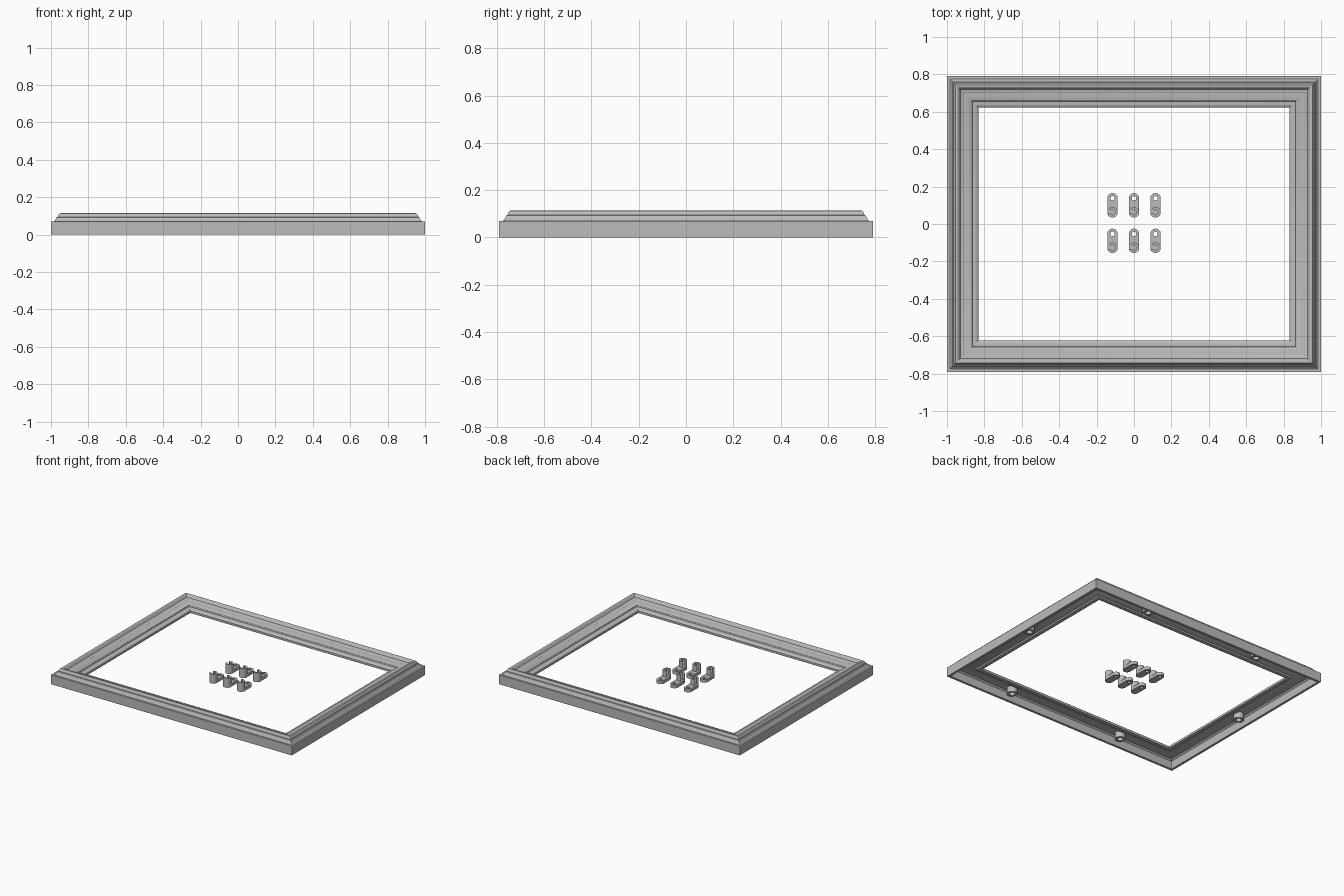
import bpy, bmesh, math

if "Cube" in bpy.data.objects:
    bpy.data.objects.remove(bpy.data.objects["Cube"])

grey = bpy.data.materials.new("light grey")
grey.diffuse_color = (0.5, 0.5, 0.5, 1)
grey.use_nodes = True
grey.node_tree.nodes["Principled BSDF"].inputs["Base Color"].default_value = grey.diffuse_color


def make_object(name, bm):
    bmesh.ops.recalc_face_normals(bm, faces=bm.faces)
    mesh = bpy.data.meshes.new(name)
    bm.to_mesh(mesh)
    bm.free()
    obj = bpy.data.objects.new(name, mesh)
    bpy.context.collection.objects.link(obj)
    mesh.materials.append(grey)
    return obj


def smooth(obj):
    bpy.ops.object.select_all(action='DESELECT')
    obj.select_set(True)
    bpy.context.view_layer.objects.active = obj
    bpy.ops.object.shade_smooth_by_angle(angle=math.radians(30))


def prism(bm, outer, inner, z0, z1):
    """Extruded band between two loops with equal point counts."""
    rings = [[bm.verts.new((x, y, z)) for x, y in loop]
             for loop, z in ((outer, z0), (outer, z1), (inner, z1), (inner, z0))]
    n = len(outer)
    for k in range(4):
        a, b = rings[k], rings[(k + 1) % 4]
        for i in range(n):
            j = (i + 1) % n
            bm.faces.new((a[i], a[j], b[j], b[i]))


def circle(x, y, r, n=32):
    return [(x + r * math.cos(2 * math.pi * i / n),
             y + r * math.sin(2 * math.pi * i / n)) for i in range(n)]


# Moulding section: (distance in from outer edge, height)
section = [(0, 0), (0, .07), (.015, .07), (.022, .075), (.03, .093), (.036, .095),
           (.038, .104), (.046, .113), (.054, .115), (.061, .112), (.066, .104),
           (.072, .096), (.085, .093), (.09, .089), (.108, .087), (.125, .082),
           (.133, .076), (.136, .068), (.15, .067), (.16, .063), (.168, .056),
           (.168, .04), (.14, .04), (.14, .052), (.11, .058), (.085, .07),
           (.03, .07), (.018, .06), (.018, 0)]

# Frame: the section swept round four mitred corners
bm = bmesh.new()
loops = [[bm.verts.new((sx * (1 - d), sy * (.79 - d), z)) for d, z in section]
         for sx, sy in ((1, 1), (-1, 1), (-1, -1), (1, -1))]
for c in range(4):
    a, b = loops[c], loops[(c + 1) % 4]
    for i in range(len(section)):
        j = (i + 1) % len(section)
        bm.faces.new((a[i], b[i], b[j], a[j]))
smooth(make_object("picture_frame", bm))

# Screw bosses inside the hollow back
for x, y in ((.93, 0), (-.93, 0), (.48, .72), (-.48, .72), (.48, -.72), (-.48, -.72)):
    bm = bmesh.new()
    prism(bm, circle(x, y, .036), circle(x, y, .02), .025, .075)
    smooth(make_object("screw_boss", bm))

# Retaining clips: flat stadium tab with a screw hole and a tall slotted post
R, HALF = .028, .037


def stadium(cx, cy, n=32):
    pts = []
    for i in range(n):
        t = 2 * math.pi * (i + .5) / n
        shift = HALF if math.sin(t) > 0 else -HALF
        pts.append((cx + R * math.cos(t), cy + shift + R * math.sin(t)))
    return pts


def clip(cx, cy):
    # tab with hole
    bm = bmesh.new()
    hole = [(cx + .012 * math.cos(2 * math.pi * (i + .5) / 32),
             cy + HALF + .012 * math.sin(2 * math.pi * (i + .5) / 32)) for i in range(32)]
    prism(bm, stadium(cx, cy), hole, 0, .024)
    smooth(make_object("clip_tab", bm))
    # post wall, open in one direction
    bm = bmesh.new()
    n, py = 26, cy - HALF
    start, sweep = math.radians(200), math.radians(290)
    rows = []
    for i in range(n + 1):
        t = start + sweep * i / n
        rows.append([bm.verts.new((cx + r * math.cos(t), py + r * math.sin(t), z))
                     for r, z in ((R, .02), (R, .07), (.014, .07), (.014, .02))])
    for a, b in zip(rows, rows[1:]):
        for k in range(4):
            m = (k + 1) % 4
            bm.faces.new((a[k], b[k], b[m], a[m]))
    bm.faces.new(rows[0])
    bm.faces.new(rows[-1])
    smooth(make_object("clip_post", bm))


for x in (-.115, 0, .115):
    for y in (.1, -.09):
        clip(x, y)
